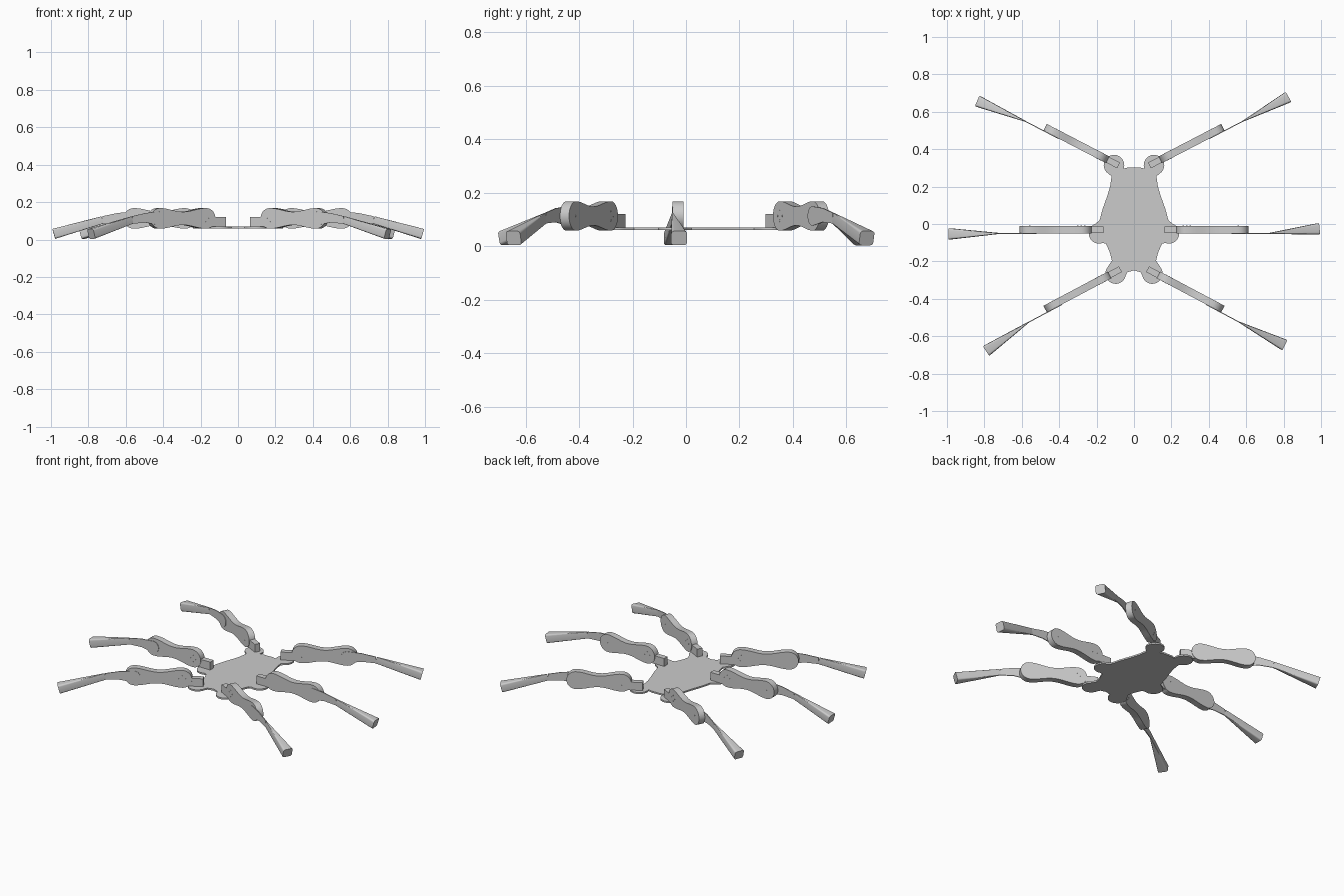
import bpy, bmesh, math
from mathutils import Vector

cube = bpy.data.objects.get("Cube")
if cube:
    bpy.data.objects.remove(cube, do_unlink=True)

grey = bpy.data.materials.new("light grey")
grey.use_nodes = True
grey.diffuse_color = (0.6, 0.6, 0.6, 1)
grey.node_tree.nodes["Principled BSDF"].inputs["Base Color"].default_value = (0.6, 0.6, 0.6, 1)

UP = Vector((0, 0, 1))


def loft(name, ring_a, ring_b):
    """Closed solid between two matching outlines."""
    bm = bmesh.new()
    a = [bm.verts.new(p) for p in ring_a]
    b = [bm.verts.new(p) for p in ring_b]
    bm.faces.new(a)
    bm.faces.new(b)
    n = len(a)
    for i in range(n):
        j = (i + 1) % n
        bm.faces.new((a[i], a[j], b[j], b[i]))
    bmesh.ops.recalc_face_normals(bm, faces=bm.faces)
    mesh = bpy.data.meshes.new(name)
    bm.to_mesh(mesh)
    bm.free()
    mesh.materials.append(grey)
    obj = bpy.data.objects.new(name, mesh)
    bpy.context.collection.objects.link(obj)
    bpy.ops.object.select_all(action='DESELECT')
    obj.select_set(True)
    bpy.context.view_layer.objects.active = obj
    bpy.ops.object.shade_smooth_by_angle(angle=math.radians(30))
    return obj


def arc(cx, cy, r, start, end, n=14):
    angles = [math.radians(start + (end - start) * i / n) for i in range(n + 1)]
    return [(cx + r * math.cos(t), cy + r * math.sin(t)) for t in angles]


def prism(name, outline, origin, along, side, lo, hi):
    """Upright plate: outline in (along, z), thickness from lo to hi on the side axis."""
    rings = [[origin + along * s + UP * z + side * w for s, z in outline] for w in (lo, hi)]
    return loft(name, *rings)


def rounded_ring(centre, side, up, w, h):
    r = 0.2 * min(w, h)
    ring = []
    for k, (sx, sy) in enumerate(((1, 1), (-1, 1), (-1, -1), (1, -1))):
        ring += arc(sx * (w / 2 - r), sy * (h / 2 - r), r, 90 * k, 90 * k + 90, 4)
    return [centre + side * u + up * v for u, v in ring]


# Body plate with six round lobes
half = [(0, -0.248), (0.035, -0.258)]
half += arc(0.098, -0.265, 0.055, 190, 400)
half += [(0.118, -0.195), (0.128, -0.155), (0.15, -0.105)]
half += arc(0.187, -0.05, 0.055, 250, 430)
half += [(0.184, 0.02), (0.168, 0.08), (0.143, 0.15), (0.128, 0.2), (0.12, 0.255)]
half += arc(0.107, 0.315, 0.055, -60, 200)
half += [(0.03, 0.303), (0, 0.302)]
outline = half + [(-x, y) for x, y in reversed(half[1:-1])]
loft("body_plate", [(x, y, 0.06) for x, y in outline], [(x, y, 0.07) for x, y in outline])

# Legs: femur start, femur end, then the foot end on the left and on the right
LEGS = {
    "front": ((0.13, -0.272), (0.475, -0.455), (0.80, -0.645), (-0.785, -0.675)),
    "middle": ((0.227, -0.03), (0.612, -0.03), (0.985, -0.026), (-0.985, -0.053)),
    "rear": ((0.14, 0.343), (0.475, 0.517), (0.82, 0.676), (-0.832, 0.655)),
}
R, KNEE_Z, HALF_T = 0.055, 0.113, 0.02


def femur_outline(length):
    a, b = R, length - R
    top = []
    for i in range(1, 16):
        t = i / 16
        top.append((b + (a - b) * t, R - 0.01 * (1 - math.cos(2 * math.pi * t))))
    pts = arc(b, 0, R, -90, 90) + top + arc(a, 0, R, 90, 270)
    pts += [(s, -z) for s, z in reversed(top)]
    return [(s, z + KNEE_Z) for s, z in pts]


def build_leg(label, sign, start, end, foot):
    origin = Vector((sign * start[0], start[1], 0))
    reach = Vector((sign * end[0], end[1], 0)) - origin
    length = reach.length
    along = reach.normalized()
    side = Vector((-along.y, along.x, 0)) * sign

    # Hip block sitting on the body lobe
    prism(label + "_hip_block", [(-0.065, 0.068), (0.04, 0.068), (0.04, 0.12), (-0.065, 0.12)],
          origin, along, side, -0.017, 0.017)

    # Waisted upper leg
    prism(label + "_upper_leg", femur_outline(length), origin, along, side, -HALF_T, HALF_T)

    # Pins through the hip and knee ends
    pins = [(length - R, KNEE_Z)]
    pins += [(R + 0.018 * dx, KNEE_Z + 0.018 * dz) for dx, dz in ((1, 0), (0, 1), (-1, 0), (0, -1))]
    for k, (s, z) in enumerate(pins):
        prism(f"{label}_pin_{k + 1}", arc(s, z, 0.004, 0, 315, 7), origin, along, side,
              -HALF_T - 0.001, HALF_T + 0.001)

    # Thin knee plate on the front face of the upper leg
    tip = length + 0.112
    plate = arc(length - R, KNEE_Z, 0.036, 80, 280)
    plate += [(length + 0.03, 0.09), (tip, 0.085), (tip, 0.125), (length + 0.03, 0.142)]
    prism(label + "_knee_plate", plate, origin, along, side, -0.023, -0.018)

    # Lower leg flaring from the plate into a blocky foot
    top = origin + along * tip + side * -0.0205 + UP * 0.105
    toe = Vector((foot[0], foot[1], 0.03))
    heading = (toe - top).normalized()
    across = heading.cross(UP).normalized()
    lift = across.cross(heading).normalized()
    loft(label + "_lower_leg", rounded_ring(top, across, lift, 0.005, 0.04),
         rounded_ring(toe, across, lift, 0.06, 0.055))


for label, (start, end, left_foot, right_foot) in LEGS.items():
    build_leg(label + "_left", 1, start, end, left_foot)
    build_leg(label + "_right", -1, start, end, right_foot)
